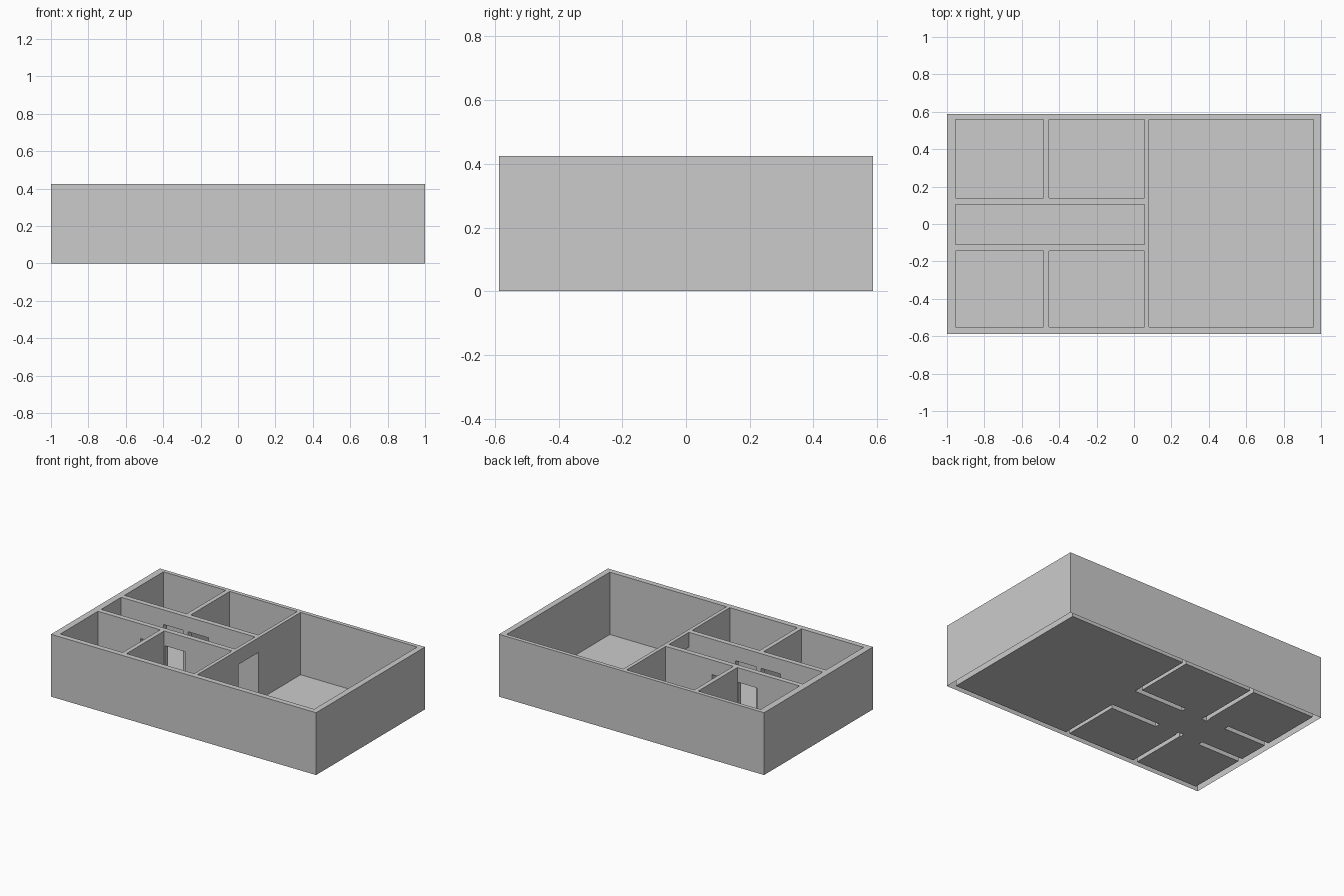
import bpy
import bmesh

cube = bpy.data.objects.get("Cube")
if cube:
    bpy.data.objects.remove(cube, do_unlink=True)

HEIGHT, DOOR_TOP = 0.425, 0.325

plaster = bpy.data.materials.new("plaster_grey")
plaster.use_nodes = True
grey = (0.6, 0.6, 0.6, 1)
plaster.diffuse_color = grey
plaster.node_tree.nodes["Principled BSDF"].inputs["Base Color"].default_value = grey


def make_object(name, bm):
    mesh = bpy.data.meshes.new(name)
    bm.to_mesh(mesh)
    bm.free()
    obj = bpy.data.objects.new(name, mesh)
    bpy.context.collection.objects.link(obj)
    mesh.materials.append(plaster)
    return obj


def box(name, xs, ys, zs):
    bm = bmesh.new()
    bmesh.ops.create_cube(bm, size=1)
    for v in bm.verts:
        v.co = [r[0] if c < 0 else r[1] for c, r in zip(v.co, (xs, ys, zs))]
    return make_object(name, bm)


def cut(target, xs, ys, zs):
    cutter = box("cutter", xs, ys, zs)
    cutter.hide_render = True
    mod = target.modifiers.new("cut", "BOOLEAN")
    mod.operation, mod.solver, mod.object = "DIFFERENCE", "EXACT", cutter
    bpy.context.view_layer.objects.active = target
    bpy.ops.object.modifier_apply(modifier=mod.name)
    bpy.data.objects.remove(cutter, do_unlink=True)


# Plan: inner limits of each room
west, mid, hall = (-0.955, -0.485), (-0.455, 0.055), (0.08, 0.96)
front, corridor, back = (-0.55, -0.145), (-0.11, 0.105), (0.14, 0.56)
rooms = [(x, y) for x in (west, mid) for y in (front, back)]
rooms += [((west[0], mid[1]), corridor), (hall, (front[0], back[1]))]
doors = [(-0.635, -0.49), (-0.45, -0.295)]

# Walls: one block hollowed by the rooms and door openings
walls = box("walls", (-1, 1), (-0.587, 0.587), (0, HEIGHT))
for xs, ys in rooms:
    cut(walls, xs, ys, (-0.1, HEIGHT + 0.1))
for xs in doors:
    cut(walls, xs, (-0.2, 0.2), (-0.1, DOOR_TOP))
cut(walls, (0, 0.12), corridor, (-0.1, DOOR_TOP))

# Wall undersides are open
bm = bmesh.new()
bm.from_mesh(walls.data)
under = [f for f in bm.faces if f.calc_center_median().z < 0.001]
bmesh.ops.delete(bm, geom=under, context="FACES")
bm.to_mesh(walls.data)
bm.free()

# Floor: a sheet in every room and doorway
bm = bmesh.new()
sheets = rooms + [((mid[1], hall[0]), corridor)]
for xs in doors:
    sheets += [(xs, (front[1], corridor[0])), (xs, (corridor[1], back[0]))]
for (x0, x1), (y0, y1) in sheets:
    corners = ((x0, y0), (x1, y0), (x1, y1), (x0, y1))
    bm.faces.new([bm.verts.new((x, y, 0)) for x, y in corners])
make_object("floor", bm)
